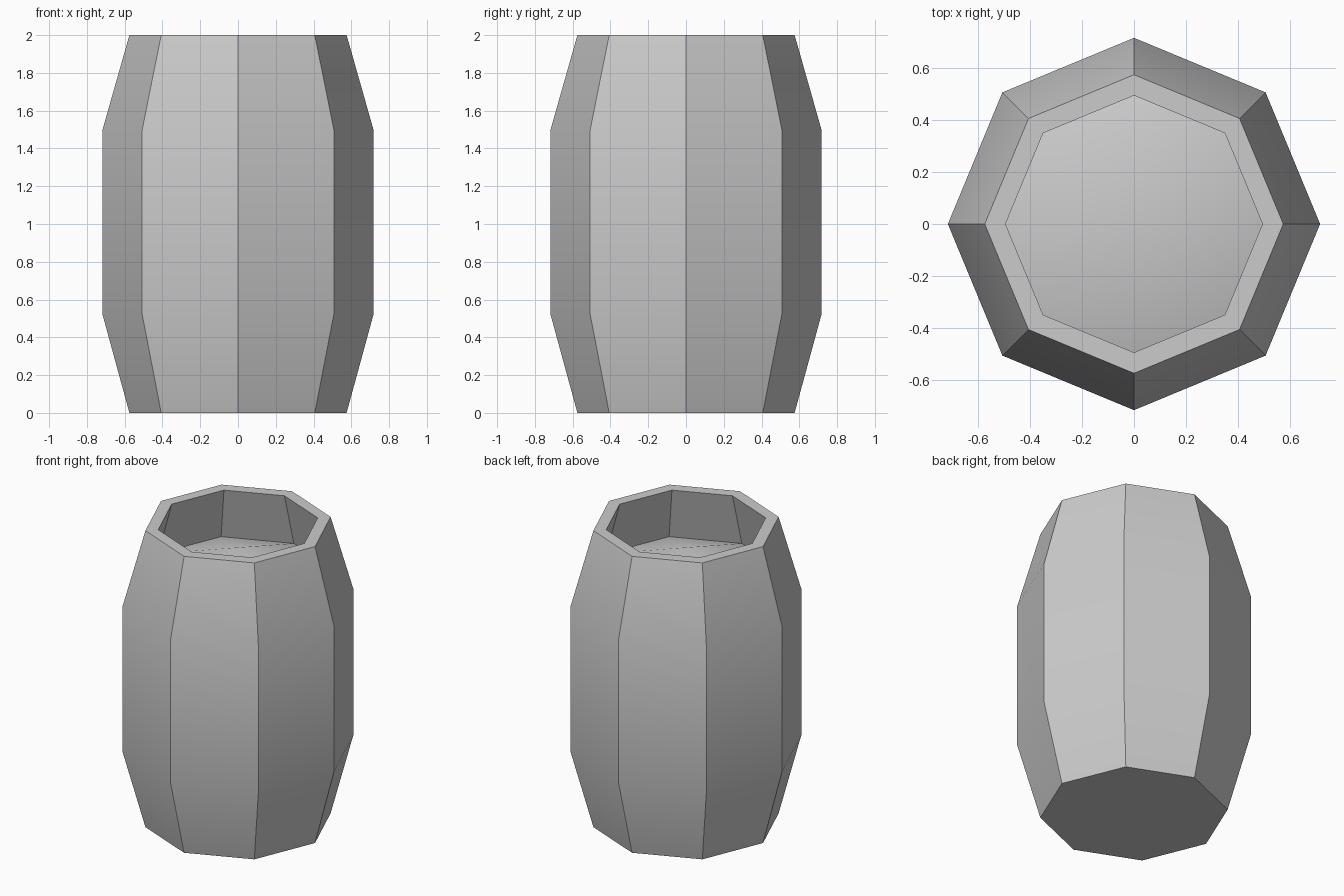
import bpy
import bmesh
from math import cos, sin, pi, radians

SIDES = 8

# remove the default cube
cube = bpy.data.objects.get("Cube")
if cube:
    bpy.data.objects.remove(cube, do_unlink=True)

# single grey colour
grey = bpy.data.materials.new("plain grey")
grey.use_nodes = True
colour = (0.6, 0.6, 0.6, 1.0)
grey.diffuse_color = colour
grey.node_tree.nodes["Principled BSDF"].inputs["Base Color"].default_value = colour

# barrel profile (radius, height): outer wall, rim, flared inner wall
profile = [(0.575, 0), (0.717, 0.52), (0.717, 1.5), (0.575, 2), (0.495, 2), (0.595, 1.64)]
APEX = 1.84

bm = bmesh.new()
rings = [[bm.verts.new((r * cos(2 * pi * i / SIDES), r * sin(2 * pi * i / SIDES), z))
          for i in range(SIDES)] for r, z in profile]
for low, high in zip(rings, rings[1:]):
    for i in range(SIDES):
        j = (i + 1) % SIDES
        bm.faces.new((low[i], low[j], high[j], high[i]))

# flat base
bm.faces.new(reversed(rings[0]))

# raised, shallow conical contents
peak = bm.verts.new((0, 0, APEX))
for i in range(SIDES):
    bm.faces.new((rings[-1][i], rings[-1][(i + 1) % SIDES], peak))

bmesh.ops.recalc_face_normals(bm, faces=bm.faces)
mesh = bpy.data.meshes.new("barrel")
bm.to_mesh(mesh)
bm.free()
mesh.materials.append(grey)
barrel = bpy.data.objects.new("barrel", mesh)
bpy.context.collection.objects.link(barrel)

# soft bends along each stave, crisp edges between staves
bpy.ops.object.select_all(action="DESELECT")
barrel.select_set(True)
bpy.context.view_layer.objects.active = barrel
bpy.ops.object.shade_smooth_by_angle(angle=radians(30))
